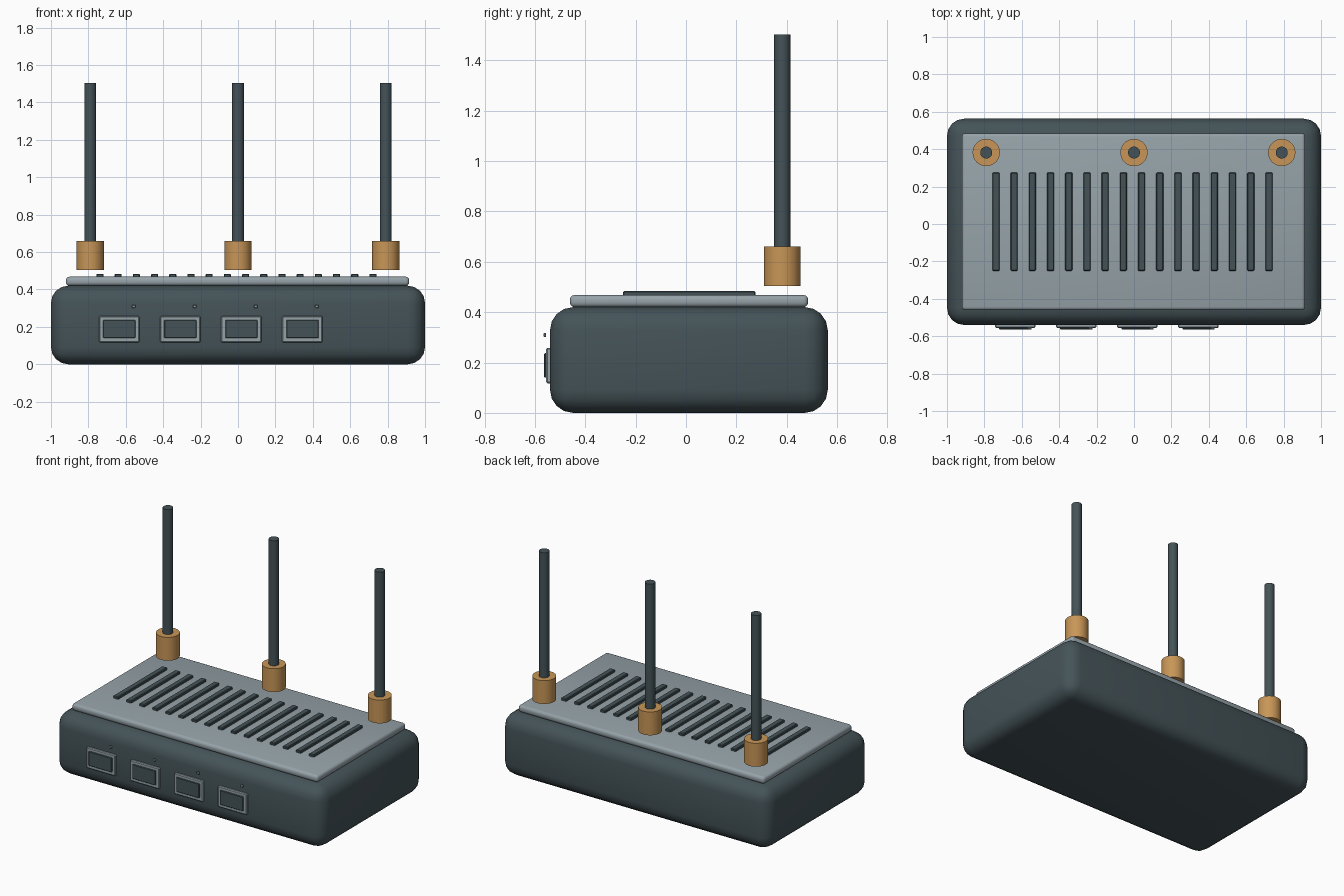
import bpy
import math

if "Cube" in bpy.data.objects:
    bpy.data.objects.remove(bpy.data.objects["Cube"])


def material(name, color):
    m = bpy.data.materials.new(name)
    m.diffuse_color = (*color, 1)
    m.use_nodes = True
    m.node_tree.nodes["Principled BSDF"].inputs["Base Color"].default_value = m.diffuse_color
    return m


SLATE = material("dark slate", (0.058, 0.086, 0.097))
GREY = material("light grey", (0.305, 0.366, 0.398))
BRASS = material("brass", (0.578, 0.305, 0.095))


def finish(name, mat, bevel=0, segments=2):
    ob = bpy.context.object
    ob.name = name
    ob.data.materials.append(mat)
    if bevel:
        mod = ob.modifiers.new("Bevel", "BEVEL")
        mod.width = bevel
        mod.segments = segments
        bpy.ops.object.modifier_apply(modifier=mod.name)
    bpy.ops.object.shade_smooth_by_angle(angle=math.radians(35))
    return ob


def box(name, x, y, z, mat, bevel=0, segments=2):
    """Box from (min, max) ranges on each axis."""
    bpy.ops.mesh.primitive_cube_add(size=1, location=[sum(r) / 2 for r in (x, y, z)])
    bpy.context.object.scale = [r[1] - r[0] for r in (x, y, z)]
    bpy.ops.object.transform_apply(location=False, rotation=False, scale=True)
    return finish(name, mat, bevel, segments)


def rod(name, x, y, z, radius, mat, sides):
    bpy.ops.mesh.primitive_cylinder_add(vertices=sides, radius=radius, depth=z[1] - z[0],
                                        location=(x, y, sum(z) / 2))
    return finish(name, mat)


# Rounded case and lid plate
box("case", (-1, 1), (-0.54, 0.563), (0, 0.42), SLATE, 0.092, 4)
box("lid_plate", (-0.92, 0.915), (-0.461, 0.485), (0.42, 0.468), GREY, 0.018, 3)

# Row of raised vent slats
for i in range(16):
    x = -0.738 + i * 0.0973
    box(f"vent_slat_{i + 1}", (x - 0.019, x + 0.019), (-0.25, 0.275), (0.45, 0.484), SLATE, 0.004, 1)

# Antennas with brass collars
for i, x in enumerate((-0.79, 0, 0.79)):
    rod(f"antenna_collar_{i + 1}", x, 0.382, (0.503, 0.66), 0.073, BRASS, 32)
    rod(f"antenna_{i + 1}", x, 0.382, (0.6, 1.503), 0.032, SLATE, 24)

# Front ports: frame, socket and small indicator light
for i in range(4):
    x = -0.635 + i * 0.3265
    box(f"port_frame_{i + 1}", (x - 0.108, x + 0.108), (-0.555, -0.53), (0.117, 0.258), GREY, 0.005, 1)
    box(f"port_socket_{i + 1}", (x - 0.086, x + 0.086), (-0.563, -0.54), (0.14, 0.237), SLATE, 0.003, 1)
    box(f"indicator_{i + 1}", (x + 0.067, x + 0.087), (-0.565, -0.555), (0.301, 0.318), GREY, 0.003, 1)
